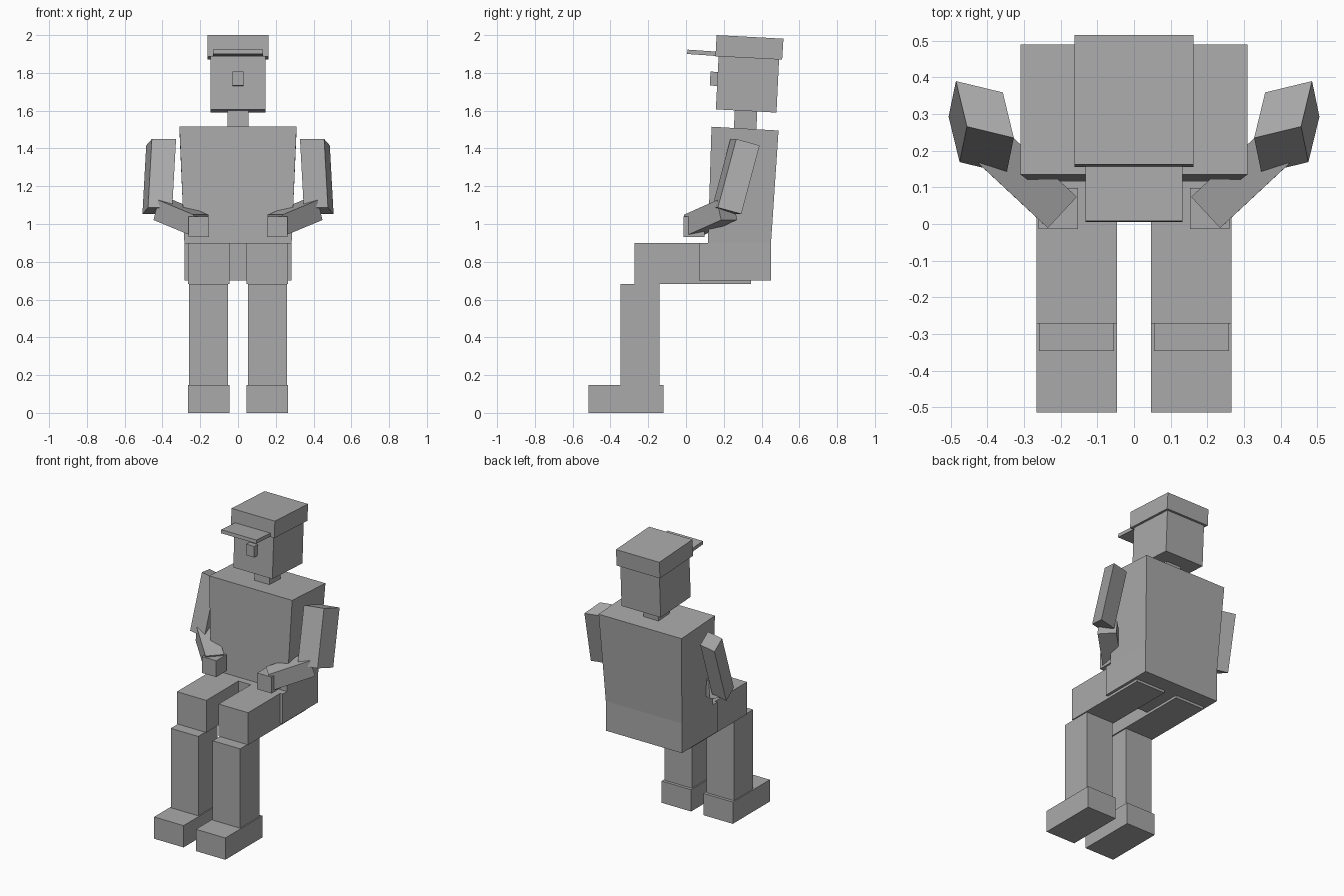
import bpy, bmesh
from mathutils import Vector

if "Cube" in bpy.data.objects:
    bpy.data.objects.remove(bpy.data.objects["Cube"])

grey = bpy.data.materials.new("plain grey")
grey.diffuse_color = (0.4, 0.4, 0.4, 1)
grey.use_nodes = True
grey.node_tree.nodes["Principled BSDF"].inputs["Base Color"].default_value = grey.diffuse_color


def finish(name, bm):
    bmesh.ops.recalc_face_normals(bm, faces=bm.faces[:])
    mesh = bpy.data.meshes.new(name)
    bm.to_mesh(mesh)
    bm.free()
    mesh.materials.append(grey)
    obj = bpy.data.objects.new(name, mesh)
    bpy.context.collection.objects.link(obj)
    return obj


def block(name, corner, u, v, w):
    """Box from one corner and three edge vectors."""
    bm = bmesh.new()
    c, u, v, w = map(Vector, (corner, u, v, w))
    p = [bm.verts.new(c + i * u + j * v + k * w)
         for k in (0, 1) for j in (0, 1) for i in (0, 1)]
    for f in ((0, 1, 3, 2), (4, 5, 7, 6), (0, 1, 5, 4),
              (2, 3, 7, 6), (0, 2, 6, 4), (1, 3, 7, 5)):
        bm.faces.new([p[i] for i in f])
    return finish(name, bm)


def box(name, x0, x1, y0, y1, z0, z1):
    return block(name, (x0, y0, z0), (x1 - x0, 0, 0), (0, y1 - y0, 0), (0, 0, z1 - z0))


def slab(name, profile):
    """Side profile of (half width, y, z) points, spanned across x."""
    bm = bmesh.new()
    left = [bm.verts.new((-h, y, z)) for h, y, z in profile]
    right = [bm.verts.new((h, y, z)) for h, y, z in profile]
    bm.faces.new(left)
    bm.faces.new(right)
    n = len(profile)
    for i in range(n):
        j = (i + 1) % n
        bm.faces.new((left[i], left[j], right[j], right[i]))
    return finish(name, bm)


def even(h, *points):
    return [(h, y, z) for y, z in points]


# Body: upright pelvis, tapered torso leaning back
box("pelvis", -0.284, 0.284, 0.07, 0.45, 0.70, 0.90)
slab("torso", [(0.284, 0.116, 0.90), (0.284, 0.45, 0.90),
               (0.31, 0.49, 1.495), (0.31, 0.135, 1.515)])

# Neck, head and cap share the slight backward tilt
slab("neck", even(0.056, (0.253, 1.50), (0.372, 1.493), (0.378, 1.61), (0.259, 1.616)))
slab("head", even(0.146, (0.158, 1.607), (0.479, 1.59), (0.493, 1.88), (0.173, 1.897)))
slab("nose", even(0.03, (0.127, 1.733), (0.18, 1.73), (0.18, 1.804), (0.129, 1.807)))
slab("cap", even(0.162, (0.156, 1.888), (0.509, 1.87), (0.516, 1.981), (0.162, 2.0)))
slab("cap_brim", even(0.132, (0.006, 1.90), (0.17, 1.889), (0.17, 1.912), (0.008, 1.923)))

for side, s in (("right", 1), ("left", -1)):
    def m(x, y, z):
        return (s * x, y, z)

    # Seated leg
    box(side + "_thigh", s * 0.046, s * 0.266, -0.272, 0.345, 0.683, 0.90)
    box(side + "_shin", s * 0.054, s * 0.259, -0.347, -0.14, 0.12, 0.683)
    box(side + "_foot", s * 0.046, s * 0.266, -0.515, -0.12, 0, 0.147)

    # Arm bent with the hand resting above the lap
    block(side + "_upper_arm", m(0.456, 0.266, 1.45), m(-0.128, -0.031, 0),
          m(0.03, 0.124, -0.034), m(0.02, -0.097, -0.363))
    block(side + "_forearm", m(0.423, 0.164, 1.127), m(-0.079, 0.085, 0),
          m(0.024, 0.022, -0.106), m(-0.188, -0.175, -0.078))
    box(side + "_hand", s * 0.153, s * 0.261, -0.014, 0.098, 0.93, 1.04)
